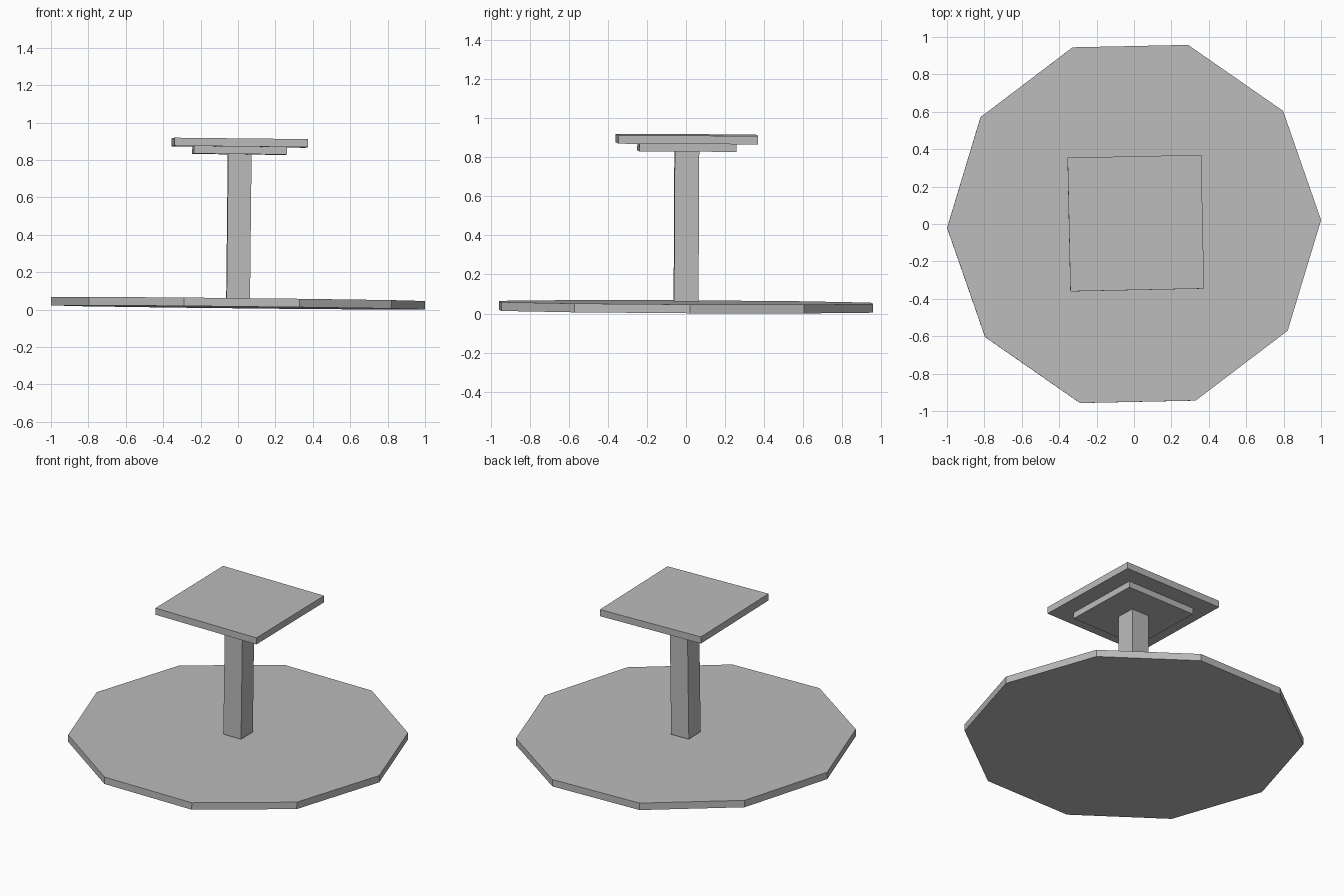
import bpy
import math
from mathutils import Matrix

if "Cube" in bpy.data.objects:
    bpy.data.objects.remove(bpy.data.objects["Cube"])

grey = bpy.data.materials.new("plain_grey")
grey.diffuse_color = (0.5, 0.5, 0.5, 1)
grey.use_nodes = True
grey.node_tree.nodes["Principled BSDF"].inputs["Base Color"].default_value = grey.diffuse_color

# The whole stand leans slightly and is turned a little about its axis
LEAN = (Matrix.Translation((0, 0, 0.012))
        @ Matrix.Rotation(0.0107, 4, 'Y')
        @ Matrix.Rotation(-0.005, 4, 'X')
        @ Matrix.Rotation(math.radians(1.2), 4, 'Z'))


def prism(name, sides, radius, z0, z1, turn):
    """Upright flat-sided prism between two heights along the leaning axis."""
    bpy.ops.mesh.primitive_cylinder_add(vertices=sides, radius=radius, depth=z1 - z0)
    ob = bpy.context.object
    ob.name = name
    ob.data.transform(LEAN @ Matrix.Translation((0, 0, (z0 + z1) / 2))
                      @ Matrix.Rotation(turn, 4, 'Z'))
    ob.data.materials.append(grey)
    return ob


def square(name, side, z0, z1):
    return prism(name, 4, side / math.sqrt(2), z0, z1, math.pi / 4)


# Ten-sided foot with a corner pointing to +x
prism("base", 10, 1.0, 0.0, 0.045, math.pi / 2)

# Square post, support plate and top plate
square("post", 0.125, 0.05, 0.819)
square("support_plate", 0.497, 0.819, 0.859)
square("top_plate", 0.715, 0.859, 0.902)
